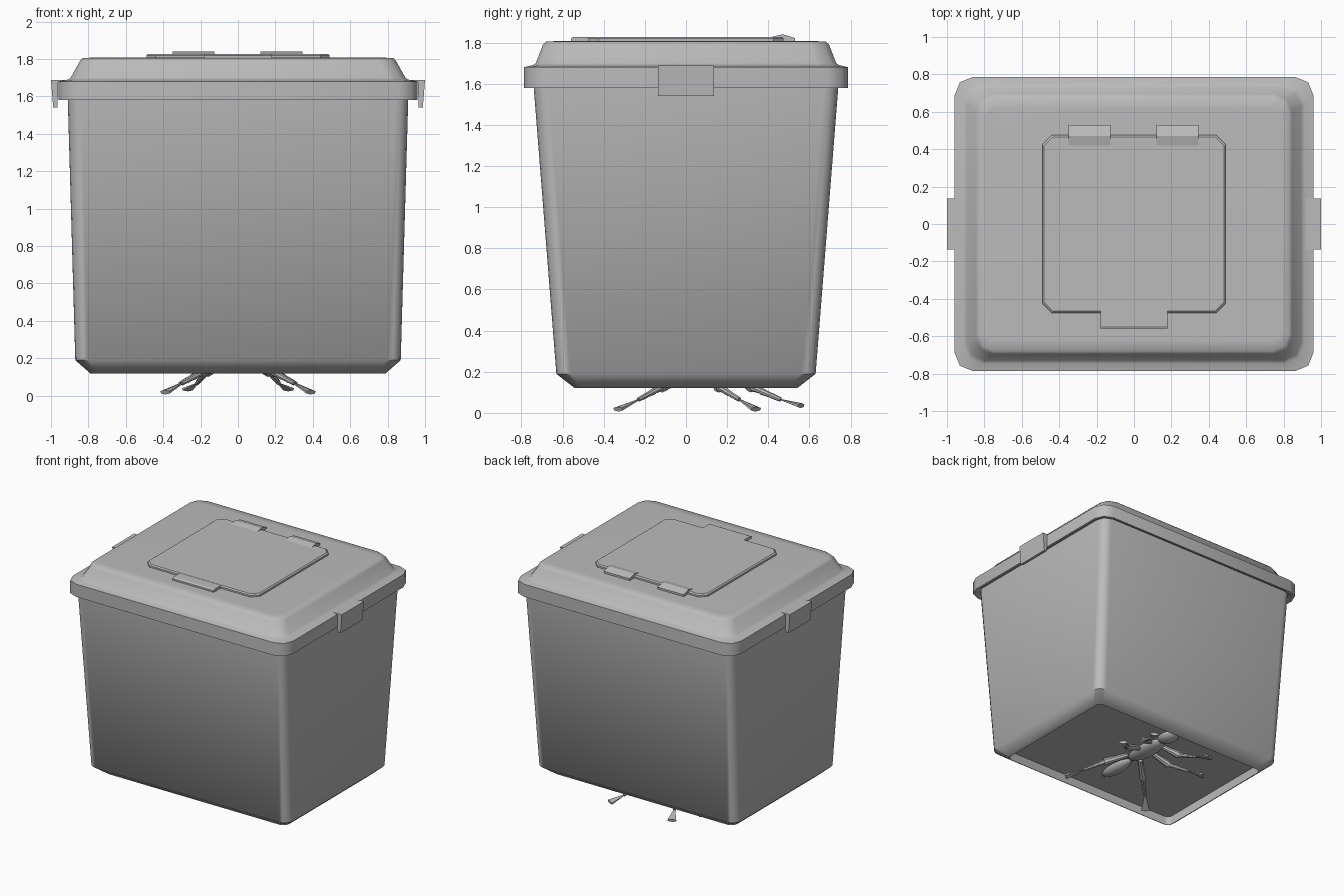
import bpy, bmesh, math
from mathutils import Vector

if "Cube" in bpy.data.objects:
    bpy.data.objects.remove(bpy.data.objects["Cube"])

grey = bpy.data.materials.new("grey plastic")
grey.diffuse_color = (0.5, 0.5, 0.5, 1)
grey.use_nodes = True
grey.node_tree.nodes["Principled BSDF"].inputs["Base Color"].default_value = grey.diffuse_color


def finish(name, bm, angle=40):
    bmesh.ops.recalc_face_normals(bm, faces=bm.faces)
    me = bpy.data.meshes.new(name)
    bm.to_mesh(me)
    bm.free()
    ob = bpy.data.objects.new(name, me)
    bpy.context.collection.objects.link(ob)
    me.materials.append(grey)
    bpy.ops.object.select_all(action='DESELECT')
    ob.select_set(True)
    bpy.context.view_layer.objects.active = ob
    bpy.ops.object.shade_smooth_by_angle(angle=math.radians(angle))
    return ob


def ring_points(hx, hy, z, cut, segs):
    """Rectangle outline with rounded (segs > 1) or chamfered corners."""
    pts = []
    for i, (sx, sy) in enumerate([(1, 1), (-1, 1), (-1, -1), (1, -1)]):
        for k in range(segs + 1):
            a = math.pi / 2 * (i + k / segs)
            pts.append((sx * (hx - cut) + cut * math.cos(a),
                        sy * (hy - cut) + cut * math.sin(a), z))
    return pts


def loft(name, rings, segs=3, angle=40):
    """Skin a stack of outlines and cap both ends."""
    bm = bmesh.new()
    loops = [[bm.verts.new(p) for p in ring_points(*r, segs)] for r in rings]
    n = len(loops[0])
    for a, b in zip(loops, loops[1:]):
        for i in range(n):
            bm.faces.new((a[i], a[(i + 1) % n], b[(i + 1) % n], b[i]))
    bm.faces.new(loops[0])
    bm.faces.new(loops[-1])
    return finish(name, bm, angle)


def prism(name, pts, offset):
    """Extrude a closed outline along an offset vector."""
    bm = bmesh.new()
    f = bm.faces.new([bm.verts.new(p) for p in pts])
    ex = bmesh.ops.extrude_face_region(bm, geom=[f])
    verts = [v for v in ex['geom'] if isinstance(v, bmesh.types.BMVert)]
    bmesh.ops.translate(bm, verts=verts, vec=offset)
    return finish(name, bm, 20)


def tube(bm, a, b, r1, r2, flat=1.0, sides=8):
    """Tapered limb segment from a to b."""
    a, b = Vector(a), Vector(b)
    g = bmesh.ops.create_cone(bm, cap_ends=True, segments=sides, radius1=r1,
                              radius2=r2, depth=(b - a).length)
    rot = (b - a).to_track_quat('Z', 'Y').to_matrix()
    for v in g['verts']:
        p = v.co.copy()
        p.y *= flat
        v.co = rot @ p + (a + b) / 2


# tapered container with a bevelled foot and a recessed underside
loft("container", [
    (0.78, 0.53, 0.185, 0.04), (0.785, 0.535, 0.12, 0.04),
    (0.79, 0.54, 0.12, 0.05), (0.87, 0.63, 0.19, 0.07),
    (0.91, 0.74, 1.58, 0.07), (0.912, 0.742, 1.64, 0.07)], 4, 50)

# lid with a vertical skirt, a ledge and a sloping crown
loft("lid", [
    (0.915, 0.745, 1.60, 0.08), (0.94, 0.77, 1.58, 0.10),
    (0.96, 0.787, 1.58, 0.10), (0.96, 0.787, 1.68, 0.10),
    (0.91, 0.745, 1.69, 0.10), (0.895, 0.73, 1.70, 0.10),
    (0.845, 0.695, 1.79, 0.09), (0.83, 0.68, 1.805, 0.09),
    (0.79, 0.62, 1.807, 0.05)], 2, 50)

# hinged hatch with front tab and two hinge blocks
loft("hatch", [(0.49, 0.475, 1.80, 0.05), (0.49, 0.475, 1.82, 0.05),
               (0.48, 0.465, 1.828, 0.045)], 1, 20)
prism("hatch_tab", [(-0.18, -0.56, 1.80), (-0.18, -0.56, 1.82),
                    (-0.18, -0.545, 1.827), (-0.18, -0.45, 1.827),
                    (-0.18, -0.45, 1.80)], (0.36, 0, 0))
for side, x in (("left", -0.35), ("right", 0.12)):
    prism("hinge_" + side, [(x, 0.53, 1.80), (x, 0.53, 1.822), (x, 0.47, 1.84),
                            (x, 0.42, 1.828), (x, 0.42, 1.80)], (0.225, 0, 0))

# side clips hooked over the lid skirt
for side, s in (("left", -1), ("right", 1)):
    outline = [(0.90, 1.688), (1.0, 1.688), (0.988, 1.54), (0.965, 1.54),
               (0.962, 1.675), (0.90, 1.675)]
    prism("clip_" + side, [(s * x, -0.137, z) for x, z in outline], (0, 0.274, 0))

# small six-legged creature clinging to the underside
bm = bmesh.new()
for y, ry, rx in ((0.40, 0.10, 0.07), (0.15, 0.2, 0.08), (-0.2, 0.16, 0.06)):
    g = bmesh.ops.create_uvsphere(bm, u_segments=14, v_segments=8, radius=1)
    for v in g['verts']:
        v.co = Vector((v.co.x * rx, v.co.y * ry + y, v.co.z * 0.045 + 0.187))
finish("creature_body", bm, 60)

legs = {"front": ((0.06, 0.26), (0.17, 0.32), (0.22, 0.46), (0.27, 0.56)),
        "middle": ((0.06, 0.14), (0.20, 0.16), (0.31, 0.26), (0.39, 0.34)),
        "rear": ((0.06, 0.0), (0.19, -0.12), (0.30, -0.23), (0.39, -0.33))}
for name, path in legs.items():
    low = 0.035 if name == "front" else 0.018
    hip, knee, ankle, toe = [Vector((x, y, z)) for (x, y), z in
                             zip(path, (0.18, 0.125, 0.065, low))]
    for side, s in (("left", -1), ("right", 1)):
        bm = bmesh.new()
        tube(bm, hip, knee, 0.018, 0.028)
        # beaded shin
        for k in range(3):
            a, b = knee.lerp(ankle, k / 3), knee.lerp(ankle, (k + 1) / 3)
            tube(bm, a, b, 0.020 - 0.003 * k, 0.013 - 0.001 * k)
        # flared foot
        tube(bm, ankle, toe, 0.008, 0.036, 0.35, 6)
        for v in bm.verts:
            v.co.x *= s
            v.co.z = max(v.co.z, 0.0)
        finish("creature_leg_" + name + "_" + side, bm)
